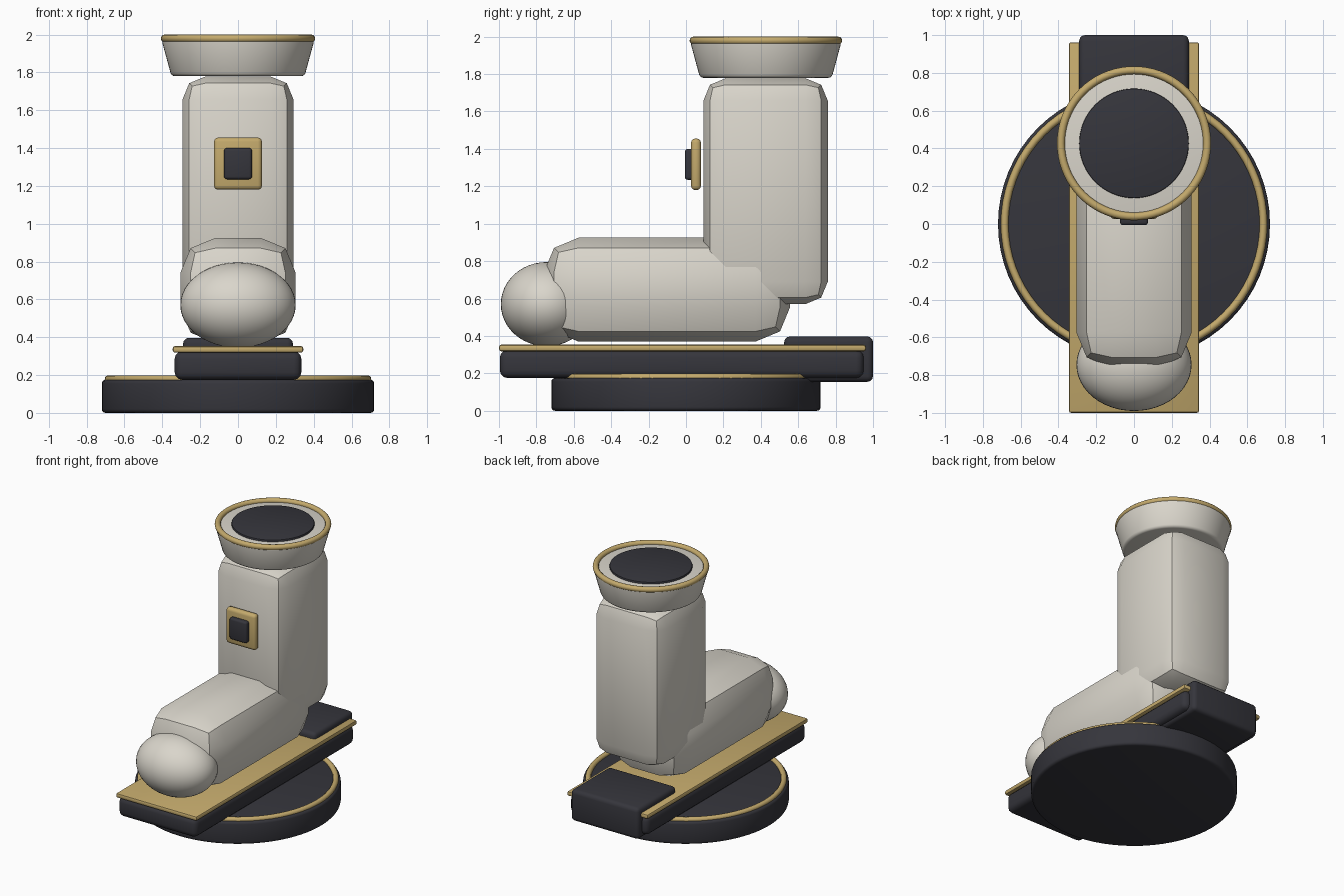
import bpy
import math

cube = bpy.data.objects.get("Cube")
if cube:
    bpy.data.objects.remove(cube, do_unlink=True)


def material(name, rgb):
    mat = bpy.data.materials.new(name)
    mat.use_nodes = True
    mat.diffuse_color = (*rgb, 1)
    bsdf = next(n for n in mat.node_tree.nodes if n.type == "BSDF_PRINCIPLED")
    bsdf.inputs["Base Color"].default_value = (*rgb, 1)
    bsdf.inputs["Roughness"].default_value = 0.6
    return mat


cream = material("warm_white", (0.70, 0.67, 0.60))
dark = material("charcoal", (0.036, 0.036, 0.045))
gold = material("gold", (0.55, 0.40, 0.15))


def finish(name, mat, bevel=0, segments=2):
    """Name, colour, bevel and smooth the active object."""
    ob = bpy.context.object
    ob.name = name
    ob.data.materials.append(mat)
    bpy.ops.object.transform_apply(location=False, rotation=False, scale=True)
    if bevel:
        mod = ob.modifiers.new("rounded_edges", "BEVEL")
        mod.width = bevel
        mod.segments = segments
        mod.limit_method = "ANGLE"
        bpy.ops.object.modifier_apply(modifier=mod.name)
    bpy.ops.object.shade_smooth_by_angle(angle=math.radians(35))
    return ob


def box(name, mat, xs, ys, zs, bevel, segments=2):
    spans = (xs, ys, zs)
    bpy.ops.mesh.primitive_cube_add(size=1, location=[sum(s) / 2 for s in spans])
    bpy.context.object.scale = [s[1] - s[0] for s in spans]
    return finish(name, mat, bevel, segments)


def cone(name, mat, r_low, r_high, y, zs, bevel, segments=3):
    bpy.ops.mesh.primitive_cone_add(vertices=64, radius1=r_low, radius2=r_high,
                                    depth=zs[1] - zs[0], location=(0, y, sum(zs) / 2))
    return finish(name, mat, bevel, segments)


def ring(name, mat, radius, thickness, y, z):
    bpy.ops.mesh.primitive_torus_add(major_radius=radius, minor_radius=thickness,
                                     major_segments=72, minor_segments=12,
                                     location=(0, y, z))
    return finish(name, mat)


# Round stand with a gold rim
cone("stand", dark, 0.72, 0.72, 0, (0, 0.175), 0.02)
ring("stand_rim", gold, 0.685, 0.02, 0, 0.178)

# Sole, welt and heel
box("sole", dark, (-0.335, 0.335), (-0.995, 0.95), (0.175, 0.325), 0.04, 3)
box("welt", gold, (-0.345, 0.345), (-1, 0.962), (0.318, 0.353), 0.012)
box("heel", dark, (-0.29, 0.29), (0.525, 1), (0.155, 0.397), 0.03, 3)

# Foot, toe cap and leg
box("foot", cream, (-0.305, 0.305), (-0.76, 0.557), (0.37, 0.925), 0.185)
bpy.ops.mesh.primitive_uv_sphere_add(segments=48, ring_count=24, radius=1,
                                     location=(0, -0.745, 0.57))
bpy.context.object.scale = (0.305, 0.245, 0.225)
finish("toe_cap", cream)
box("leg", cream, (-0.293, 0.293), (0.093, 0.758), (0.57, 1.778), 0.12)

# Flared cuff with a gold rim and dark opening
CUFF_Y = 0.427
cone("cuff", cream, 0.352, 0.405, CUFF_Y, (1.78, 1.975), 0.018)
ring("cuff_rim", gold, 0.387, 0.021, CUFF_Y, 1.979)
cone("cuff_opening", dark, 0.29, 0.29, CUFF_Y, (1.95, 1.99), 0.006, 2)

# Buckle on the front of the leg
box("buckle", gold, (-0.127, 0.127), (0.027, 0.08), (1.18, 1.455), 0.022, 3)
box("buckle_centre", dark, (-0.074, 0.074), (-0.006, 0.045), (1.235, 1.4), 0.015, 3)
